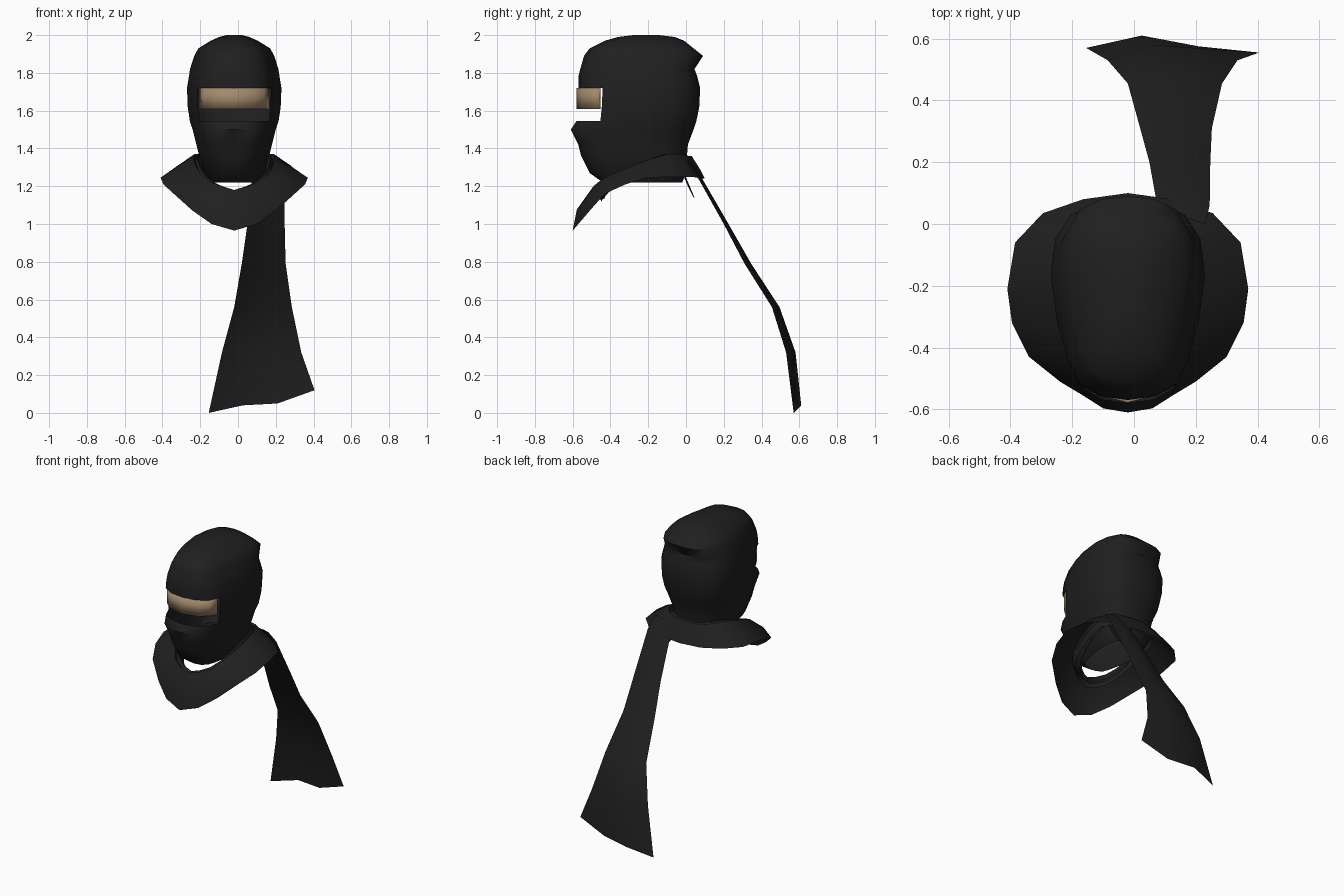
import bpy, bmesh

if "Cube" in bpy.data.objects:
    bpy.data.objects.remove(bpy.data.objects["Cube"])

CX = -0.02  # symmetry line of head and collar


def material(name, rgb):
    m = bpy.data.materials.new(name)
    m.diffuse_color = (*rgb, 1)
    m.use_nodes = True
    m.node_tree.nodes["Principled BSDF"].inputs["Base Color"].default_value = m.diffuse_color
    return m


BLACK = material("black_cloth", (0.014, 0.014, 0.014))
TAN = material("tan_band", (0.36, 0.25, 0.15))


def sheet(name, rows, mat, closed=False, cap=False, skip=None, angle=50):
    """Loft a cloth surface through rows of points."""
    bm = bmesh.new()
    vr = [[bm.verts.new(p) for p in r] for r in rows]
    n = len(rows[0])
    for i in range(len(rows) - 1):
        for j in range(n if closed else n - 1):
            if skip and skip(i, j):
                continue
            k = (j + 1) % n
            bm.faces.new((vr[i][j], vr[i][k], vr[i + 1][k], vr[i + 1][j]))
    if cap:
        bm.faces.new(vr[-1])
    bmesh.ops.delete(bm, geom=[v for v in bm.verts if not v.link_faces], context='VERTS')
    me = bpy.data.meshes.new(name)
    bm.to_mesh(me)
    bm.free()
    me.materials.append(mat)
    ob = bpy.data.objects.new(name, me)
    bpy.context.collection.objects.link(ob)
    bpy.ops.object.select_all(action='DESELECT')
    ob.select_set(True)
    bpy.context.view_layer.objects.active = ob
    bpy.ops.object.shade_smooth_by_angle(angle=angle * 3.14159 / 180)
    return ob


def mirror_ring(half):
    """Front-to-back half ring of (dx, y, z) made into a full ring."""
    return ([(CX + x, y, z) for x, y, z in half]
            + [(CX - x, y, z) for x, y, z in half[-2:0:-1]])


# Hood: head cross-section lofted through heights, with an eye opening
SECTION = [(0, 0), (.36, .02), (.64, .08), (.78, .2), (.92, .4),
           (1, .63), (.94, .81), (.74, .93), (.4, .985), (0, 1)]
# height, half width, front y, back y
LEVELS = [(1.22, .12, -.44, -.02), (1.27, .155, -.51, .0), (1.36, .185, -.555, .005),
          (1.42, .2, -.57, .01), (1.50, .22, -.61, .04), (1.545, .235, -.58, .055),
          (1.62, .246, -.575, .07), (1.72, .25, -.57, .075), (1.78, .24, -.57, .06),
          (1.82, .234, -.56, .045), (1.89, .212, -.54, .09), (1.93, .19, -.51, .04),
          (1.97, .125, -.43, -.01), (1.99, .08, -.36, -.06), (2.0, .04, -.28, -.14)]
rings = [mirror_ring([(u * w, f + v * (b - f), z) for u, v in SECTION])
         for z, w, f, b in LEVELS]
count = len(rings[0])
sheet("hood", rings, BLACK, closed=True, cap=True,
      skip=lambda i, j: i in (5, 6) and (j < 3 or j >= count - 3))

# Forehead band: thin curved plate across the eye opening
arc = [(-.2, -.455), (-.175, -.5), (-.125, -.545), (-.02, -.573),
       (.085, -.545), (.135, -.5), (.16, -.455)]
band = sheet("eye_band", [[(x, y, z) for x, y in arc] for z in (1.61, 1.72)], TAN)
sol = band.modifiers.new("thickness", 'SOLIDIFY')
sol.thickness = 0.012
sol.offset = 0

# Collar: draped cloth from the neck, over the fold, to the hem
hem = [(0, -.6, .965), (.12, -.57, 1.0), (.22, -.51, 1.07), (.32, -.43, 1.16), (.375, -.32, 1.21),
       (.39, -.21, 1.245), (.365, -.06, 1.25), (.275, .035, 1.25), (.145, .08, 1.24), (0, .1, 1.24)]
crest = [(0, -.5, 1.18), (.07, -.49, 1.2), (.13, -.46, 1.225), (.175, -.4, 1.26), (.2, -.31, 1.3),
         (.215, -.2, 1.34), (.21, -.1, 1.37), (.165, -.02, 1.37), (.09, .015, 1.36), (0, .03, 1.36)]
inner = [(x * .82, -.2 + (y + .2) * .82, z - .06) for x, y, z in crest]
middle = []
for k, (a, b) in enumerate(zip(crest, hem)):
    bulge = .03 * (1 - k / 9)
    middle.append((a[0] * .42 + b[0] * .58, a[1] * .4 + b[1] * .6 - bulge * .6,
                   a[2] * .45 + b[2] * .55 + bulge * .5))
sheet("collar", [mirror_ring(r) for r in (inner, crest, middle, hem)], BLACK, closed=True)

# Neck wrap: rolled fold between the hood and the collar
roll = [[(x * s, -.2 + (y + .2) * s, z + dz) for x, y, z in crest]
        for s, dz in ((.78, -.05), (.9, .0), (.97, -.02), (.94, -.07))]
sheet("neck_wrap", [mirror_ring(r) for r in roll], BLACK, closed=True)

# Scarf tail: long cloth strip widening to the ragged end
# left x, right x, edge y, height, back bulge
STRIP = [(.09, .23, .0, 1.33, .02), (.075, .245, .06, 1.25, .02), (.05, .247, .2, 1.0, .025),
         (.02, .252, .31, .79, .035), (-.02, .285, .455, .56, .04), (-.085, .335, .53, .32, .05)]
tail = []
for l, r, y, z, b in STRIP:
    w = r - l
    tail.append([(l, y, z), (l + w * .33, y + b, z), (l + w * .67, y + b * .8, z), (r, y, z)])
tail.append([(-.155, .57, .0), (.025, .61, .04), (.21, .575, .05), (.405, .555, .12)])
sheet("scarf_tail", tail, BLACK)

# Short loose tip under the knot
sheet("scarf_tip", [[(.08, -.02, 1.27), (.2, -.01, 1.27)],
                    [(.1, .01, 1.2), (.19, .02, 1.2)],
                    [(.14, .04, 1.14), (.16, .045, 1.14)]], BLACK)
